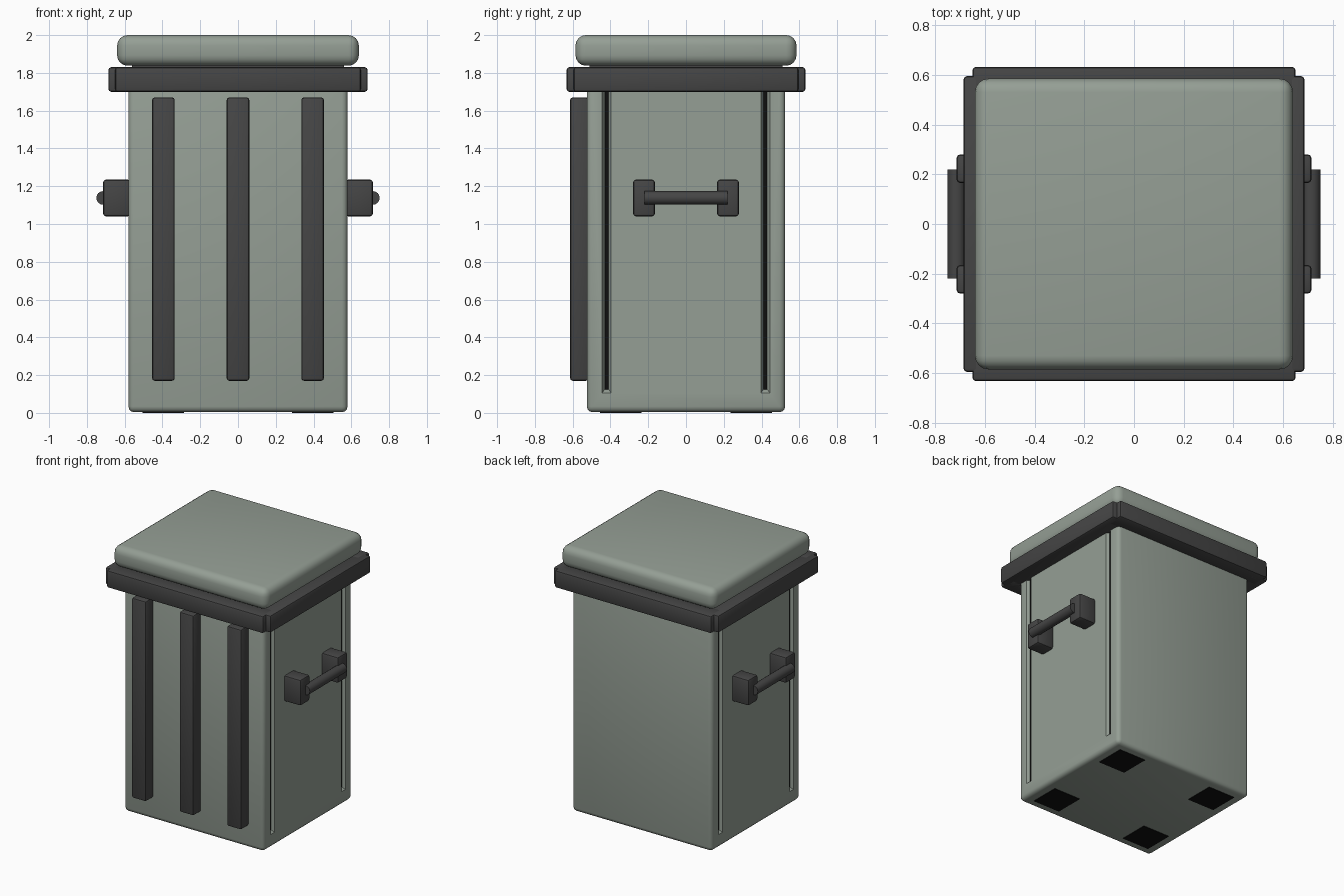
import bpy, bmesh, math
from mathutils import Vector, Matrix

old = bpy.data.objects.get("Cube")
if old:
    bpy.data.objects.remove(old, do_unlink=True)


def make_material(name, rgb):
    mat = bpy.data.materials.new(name)
    mat.use_nodes = True
    color = (*rgb, 1.0)
    mat.diffuse_color = color
    mat.node_tree.nodes["Principled BSDF"].inputs["Base Color"].default_value = color
    return mat


shell = make_material("grey green plastic", (0.30, 0.345, 0.30))
trim = make_material("charcoal trim", (0.06, 0.06, 0.06))
black = make_material("black rubber", (0.005, 0.005, 0.005))


def finish(name, bm, mat):
    bmesh.ops.recalc_face_normals(bm, faces=bm.faces)
    mesh = bpy.data.meshes.new(name)
    bm.to_mesh(mesh)
    bm.free()
    mesh.materials.append(mat)
    obj = bpy.data.objects.new(name, mesh)
    bpy.context.collection.objects.link(obj)
    return obj


def smooth(obj):
    bpy.ops.object.select_all(action="DESELECT")
    obj.select_set(True)
    bpy.context.view_layer.objects.active = obj
    bpy.ops.object.shade_smooth_by_angle(angle=math.radians(35))


def box(name, low, high, mat, bevel=0.0, segments=2):
    """Box between two corners, with rounded edges."""
    low, high = Vector(low), Vector(high)
    bm = bmesh.new()
    bmesh.ops.create_cube(bm, size=1)
    bmesh.ops.scale(bm, vec=high - low, verts=bm.verts)
    bmesh.ops.translate(bm, vec=(low + high) / 2, verts=bm.verts)
    if bevel:
        bmesh.ops.bevel(bm, geom=bm.edges[:], offset=bevel, segments=segments,
                        profile=0.5, affect="EDGES")
    obj = finish(name, bm, mat)
    if bevel:
        smooth(obj)
    return obj


# Body with four tapered grooves in its sides
body = box("body", (-0.58, -0.525, 0.004), (0.58, 0.525, 1.80), shell, 0.03, 3)
for sx, x_name in ((1, "left"), (-1, "right")):
    for sy, y_name in ((-1, "front"), (1, "back")):
        label = f"{x_name}_{y_name}"
        bm = bmesh.new()
        rings = []
        for x, half, low in ((0.60, 0.035, 0.09), (0.555, 0.01, 0.125)):
            rings.append([bm.verts.new((sx * x, sy * 0.42 + dy, z)) for dy, z in
                          ((-half, low), (half, low), (half, 1.75), (-half, 1.75))])
        bm.faces.new(rings[0])
        bm.faces.new(rings[1])
        for i in range(4):
            j = (i + 1) % 4
            bm.faces.new((rings[0][i], rings[0][j], rings[1][j], rings[1][i]))
        cutter = finish("groove_cutter_" + label, bm, shell)
        cutter.hide_render = True
        cutter.hide_viewport = True
        cutter.display_type = "WIRE"
        cut = body.modifiers.new("groove " + label, "BOOLEAN")
        cut.operation = "DIFFERENCE"
        cut.solver = "EXACT"
        cut.object = cutter

# Bake the grooves into the body and discard the cutters
bpy.context.view_layer.update()
cut_mesh = bpy.data.meshes.new_from_object(
    body.evaluated_get(bpy.context.evaluated_depsgraph_get()))
cutters = [m.object for m in body.modifiers]
body.modifiers.clear()
body.data = cut_mesh
for cutter in cutters:
    bpy.data.objects.remove(cutter, do_unlink=True)
smooth(body)

# Dark seams in the grooves and flush feet
for sx, x_name in ((1, "left"), (-1, "right")):
    for sy, y_name in ((-1, "front"), (1, "back")):
        label = f"{x_name}_{y_name}"
        xs = sorted((sx * 0.54, sx * 0.562))
        box("seam_" + label, (xs[0], sy * 0.42 - 0.009, 0.125),
            (xs[1], sy * 0.42 + 0.009, 1.72), black)
        cx, cy = sx * 0.395, sy * 0.345
        box("foot_" + label, (cx - 0.11, cy - 0.11, 0),
            (cx + 0.11, cy + 0.11, 0.03), black)

# Rim bars around the top
for s, name in ((-1, "front"), (1, "back")):
    ys = sorted((s * 0.50, s * 0.632))
    box("rim_" + name, (-0.65, ys[0], 1.70), (0.65, ys[1], 1.83), trim, 0.014)
for s, name in ((1, "left"), (-1, "right")):
    xs = sorted((s * 0.55, s * 0.686))
    box("rim_" + name, (xs[0], -0.595, 1.70), (xs[1], 0.595, 1.83), trim, 0.014)

# Padded lid on a short neck
box("lid_neck", (-0.56, -0.51, 1.75), (0.56, 0.51, 1.86), trim)
box("lid", (-0.64, -0.585, 1.838), (0.64, 0.585, 2.0), shell, 0.055, 4)

# Front ribs
for x, name in ((-0.395, "right"), (0, "middle"), (0.395, "left")):
    box("front_rib_" + name, (x - 0.06, -0.614, 0.17),
        (x + 0.06, -0.515, 1.67), trim, 0.014)

# Side handles: two mounts and a round bar
for sx, x_name in ((1, "left"), (-1, "right")):
    xs = sorted((sx * 0.57, sx * 0.714))
    for sy, y_name in ((-1, "front"), (1, "back")):
        ys = sorted((sy * 0.165, sy * 0.28))
        box(f"handle_mount_{x_name}_{y_name}", (xs[0], ys[0], 1.04),
            (xs[1], ys[1], 1.235), trim, 0.015)
    bm = bmesh.new()
    bmesh.ops.create_cone(bm, cap_ends=True, segments=16, radius1=0.036,
                          radius2=0.036, depth=0.44)
    bmesh.ops.transform(bm, verts=bm.verts,
                        matrix=Matrix.Translation((sx * 0.714, 0, 1.138))
                        @ Matrix.Rotation(math.pi / 2, 4, "X"))
    smooth(finish("handle_bar_" + x_name, bm, trim))
